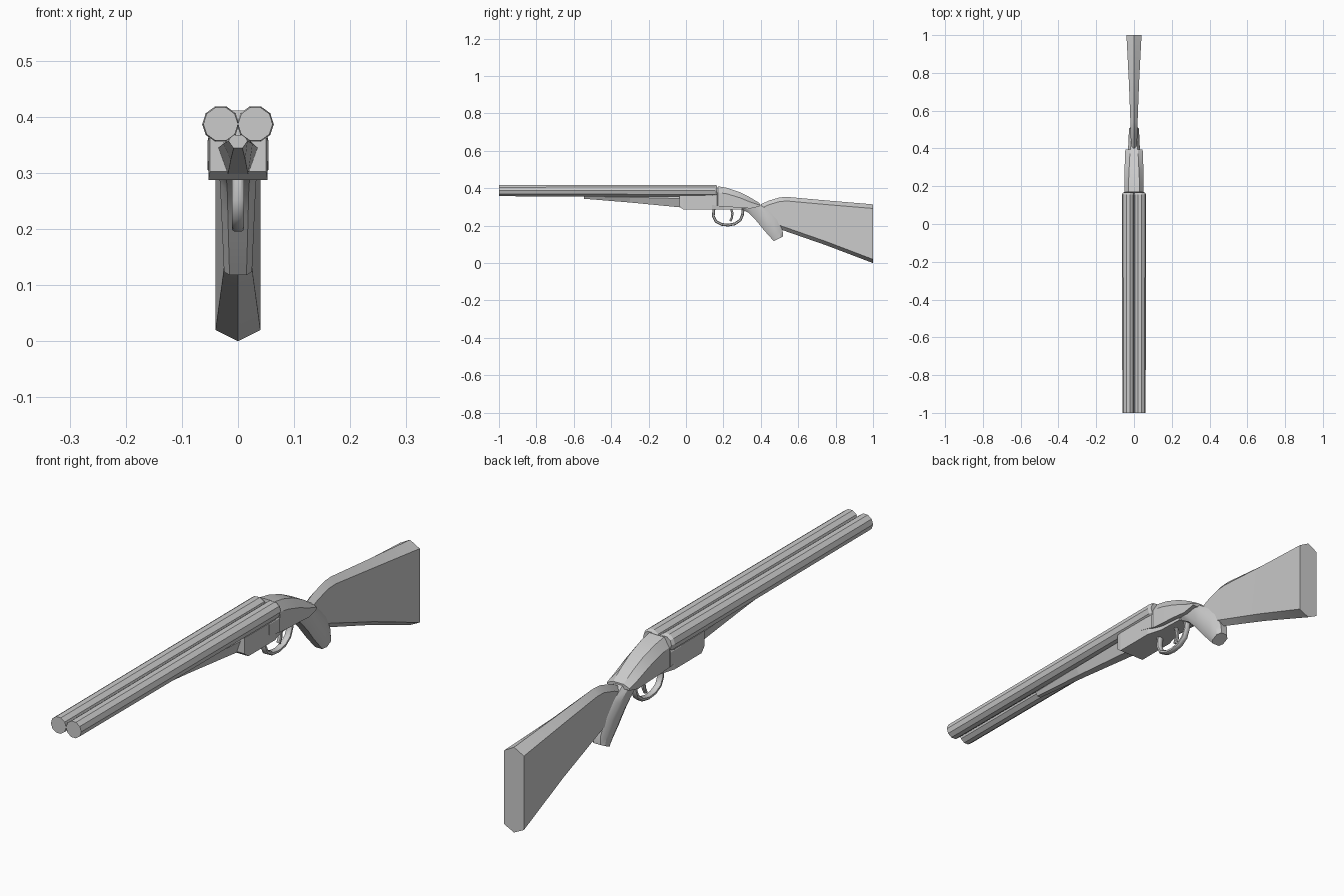
import bpy, bmesh, math
from mathutils import Vector

if "Cube" in bpy.data.objects:
    bpy.data.objects.remove(bpy.data.objects["Cube"])


def loft(name, rings, smooth=None):
    """Skin a list of equal-length closed rings and cap both ends."""
    bm = bmesh.new()
    rows = [[bm.verts.new(p) for p in ring] for ring in rings]
    n = len(rows[0])
    for a, b in zip(rows, rows[1:]):
        for i in range(n):
            j = (i + 1) % n
            bm.faces.new((a[i], a[j], b[j], b[i]))
    bm.faces.new(rows[0])
    bm.faces.new(rows[-1])
    bmesh.ops.recalc_face_normals(bm, faces=bm.faces)
    mesh = bpy.data.meshes.new(name)
    bm.to_mesh(mesh)
    bm.free()
    ob = bpy.data.objects.new(name, mesh)
    bpy.context.collection.objects.link(ob)
    if smooth:
        bpy.ops.object.select_all(action='DESELECT')
        ob.select_set(True)
        bpy.context.view_layer.objects.active = ob
        bpy.ops.object.shade_smooth_by_angle(angle=math.radians(smooth))
    return ob


def section(y, half):
    """Mirror a half outline of (x, z) points, top to bottom, at depth y."""
    right = [(x, y, z) for x, z in half]
    left = [(-x, y, z) for x, z in reversed(half) if x > 0]
    return right + left


def rails(top, bottom, widths):
    """Chamfered rings spanning between a top and a bottom side-view rail."""
    rings = []
    for (ty, tz), (by, bz), w in zip(top, bottom, widths):
        t, b = Vector((0, ty, tz)), Vector((0, by, bz))
        half = [(w * f, t.lerp(b, s)) for f, s in ((.55, 0), (1, .25), (1, .75), (.6, 1))]
        rings.append([(x, p.y, p.z) for x, p in half] +
                     [(-x, p.y, p.z) for x, p in reversed(half)])
    return rings


def band(name, path, half_width, thick):
    """Strip of chamfered section following a side-view path."""
    pts = [Vector(p) for p in path]
    top, bottom, ws = [], [], []
    for i, p in enumerate(pts):
        d = (pts[min(i + 1, len(pts) - 1)] - pts[max(i - 1, 0)]).normalized()
        nrm = Vector((-d.y, d.x)) * thick / 2
        top.append(p + nrm)
        bottom.append(p - nrm)
        ws.append(half_width)
    return loft(name, rails(top, bottom, ws), 40)


# Twin ten-sided barrels with chamfered breech ends
for side, sx in (("left", -1), ("right", 1)):
    rings = []
    for y, r in ((-1, .031), (.125, .033), (.155, .033), (.167, .027)):
        rings.append([(sx * .0308 + r * math.cos(i * math.pi / 5), y,
                       .387 + r * math.sin(i * math.pi / 5)) for i in range(10)])
    loft(side + "_barrel", rings)

# Tapering fore-end under the barrels
loft("fore_end", [
    section(-.545, [(.010, .368), (.017, .357), (.008, .344)]),
    section(-.30, [(.010, .368), (.026, .352), (.013, .324)]),
    section(-.03, [(.010, .368), (.035, .345), (.018, .298)])])

# Hinge block below the breech
loft("hinge_block", [
    section(y, [(w, .362), (w, b)]) for y, w, b in
    ((-.035, .050, .303), (-.015, .053, .287), (.14, .053, .287),
     (.20, .036, .287), (.30, .032, .287))])

# Receiver with standing breech, sloping down to the grip
loft("receiver", [
    section(y, [(tw, tz), (w, sz), (w, bz)]) for y, tw, tz, w, sz, bz in
    ((.105, .050, .364, .054, .358, .320),
     (.166, .050, .364, .054, .358, .305),
     (.170, .030, .411, .051, .378, .304),
     (.22, .029, .402, .051, .370, .300),
     (.286, .026, .380, .050, .350, .297),
     (.345, .023, .350, .048, .326, .292),
     (.394, .021, .320, .046, .310, .303))], 20)

# Curved pistol grip
loft("grip", rails(
    [(.24, .36), (.33, .345), (.39, .317), (.445, .278), (.49, .233), (.517, .174), (.518, .142)],
    [(.24, .288), (.30, .288), (.335, .268), (.378, .224), (.415, .178), (.452, .137), (.469, .118)],
    [.034, .034, .032, .030, .028, .026, .025]), 35)

# Shoulder stock, ridged above and below
loft("stock", [
    section(y, [(0, t), (w, t - .022), (w, b + .02), (0, b)]) for y, t, b, w in
    ((.40, .314, .262, .016), (.44, .333, .225, .017), (.50, .351, .182, .018),
     (.54, .354, .168, .019), (.75, .335, .095, .027), (1, .314, 0, .04))], 15)

# Trigger guard and trigger
band("trigger_guard", [(.150, .295), (.146, .252), (.160, .223), (.190, .207),
                       (.225, .203), (.262, .210), (.290, .230), (.302, .258),
                       (.306, .295)], .011, .015)
band("trigger", [(.240, .295), (.248, .268), (.246, .245), (.236, .225)], .007, .012)
